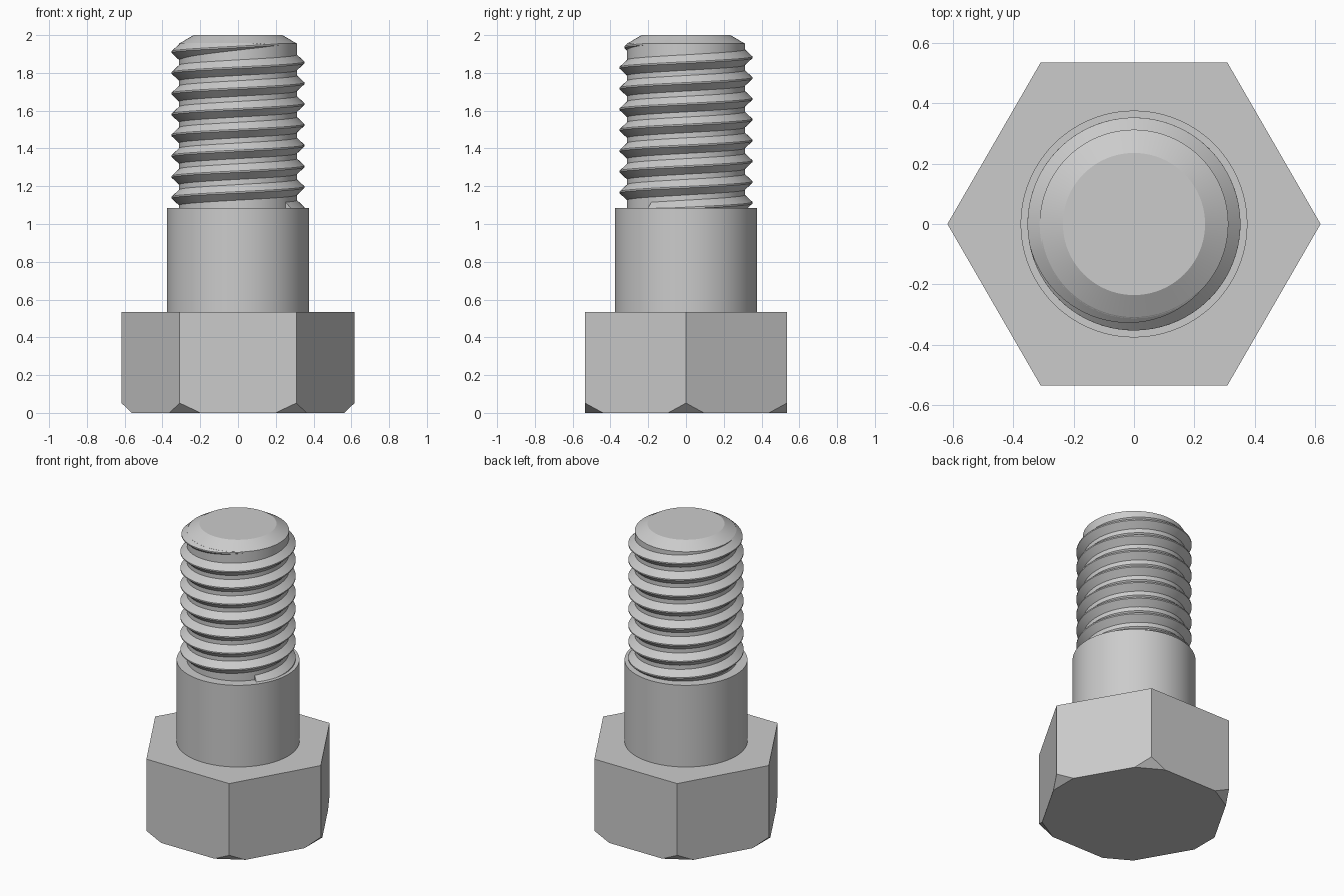
import bpy, bmesh
from math import cos, sin, pi, radians
from mathutils import Vector

cube = bpy.data.objects.get("Cube")
if cube:
    bpy.data.objects.remove(cube, do_unlink=True)

steel = bpy.data.materials.new("steel_grey")
steel.use_nodes = True
GREY = (0.6, 0.6, 0.6, 1)
steel.diffuse_color = GREY
steel.node_tree.nodes["Principled BSDF"].inputs["Base Color"].default_value = GREY


def finish(bm, name, smooth=True):
    """Turn a bmesh into a named steel object."""
    bmesh.ops.recalc_face_normals(bm, faces=bm.faces[:])
    mesh = bpy.data.meshes.new(name)
    bm.to_mesh(mesh)
    bm.free()
    mesh.materials.append(steel)
    obj = bpy.data.objects.new(name, mesh)
    bpy.context.collection.objects.link(obj)
    if smooth:
        bpy.ops.object.select_all(action='DESELECT')
        obj.select_set(True)
        bpy.context.view_layer.objects.active = obj
        bpy.ops.object.shade_smooth_by_angle(angle=radians(25))
    return obj


def lathe(name, profile, steps=96):
    """Revolve (radius, z) points into a solid with flat caps."""
    bm = bmesh.new()
    rings = [[bm.verts.new((r * cos(2 * pi * i / steps), r * sin(2 * pi * i / steps), z))
              for i in range(steps)] for r, z in profile]
    for low, high in zip(rings, rings[1:]):
        for i in range(steps):
            j = (i + 1) % steps
            bm.faces.new((low[i], low[j], high[j], high[i]))
    bm.faces.new(rings[0])
    bm.faces.new(rings[-1])
    return finish(bm, name)


# Hexagonal head with its six lower corners cut off
HEAD_R, HEAD_H, CUT_H, CUT_IN = 0.617, 0.535, 0.052, 0.055
bm = bmesh.new()
corners = [Vector((cos(i * pi / 3), sin(i * pi / 3), 0)) for i in range(6)]
base = bm.faces.new([bm.verts.new(c * HEAD_R) for c in corners])
top = bmesh.ops.extrude_face_region(bm, geom=[base])["geom"]
bmesh.ops.translate(bm, vec=(0, 0, HEAD_H),
                    verts=[v for v in top if isinstance(v, bmesh.types.BMVert)])
if len(bm.faces) == 7:
    bm.faces.new([v for v in bm.verts if v.co.z == 0])
for c in corners:
    cut = bmesh.ops.bisect_plane(bm, geom=bm.verts[:] + bm.edges[:] + bm.faces[:],
                                 plane_co=c * HEAD_R + Vector((0, 0, CUT_H)),
                                 plane_no=c * CUT_H - Vector((0, 0, CUT_IN)),
                                 clear_outer=True)
    bmesh.ops.holes_fill(bm, edges=[e for e in cut["geom_cut"]
                                    if isinstance(e, bmesh.types.BMEdge)], sides=0)
finish(bm, "hex_head", smooth=False)

# Plain shank and the chamfered core that carries the thread
CORE_R, CREST_R, SHANK_TOP = 0.312, 0.352, 1.085
lathe("shank", [(0.375, HEAD_H - 0.01), (0.375, SHANK_TOP)])
lathe("thread_core", [(CORE_R, SHANK_TOP - 0.01), (CORE_R, 1.955), (0.235, 2.0)])

# Right-handed helical ridge that runs out near the tip
PITCH, STEPS = 0.11, 80
Z_RIGHT = 1.965        # crest height extrapolated to the +x side
START, END, FADE = -8.1 * 2 * pi, -0.13 * 2 * pi, 2.1
bm = bmesh.new()
previous = None
count = int((END - START) / (2 * pi) * STEPS)
for i in range(count + 1):
    a = START + (END - START) * i / count
    z = Z_RIGHT + PITCH * a / (2 * pi)
    size = min(1, max(0.02, (END - a) / FADE))
    crest = CORE_R + (CREST_R - CORE_R) * size
    half = 0.004 + 0.038 * size
    section = [(CORE_R - 0.004, -half - 0.003), (crest, -0.004),
               (crest, 0.004), (CORE_R - 0.004, half + 0.003)]
    ring = [bm.verts.new((r * cos(a), r * sin(a), z + dz)) for r, dz in section]
    if previous:
        for k in range(4):
            m = (k + 1) % 4
            bm.faces.new((previous[k], previous[m], ring[m], ring[k]))
    else:
        bm.faces.new(ring)
    previous = ring
bm.faces.new(previous)
finish(bm, "thread_ridge")
